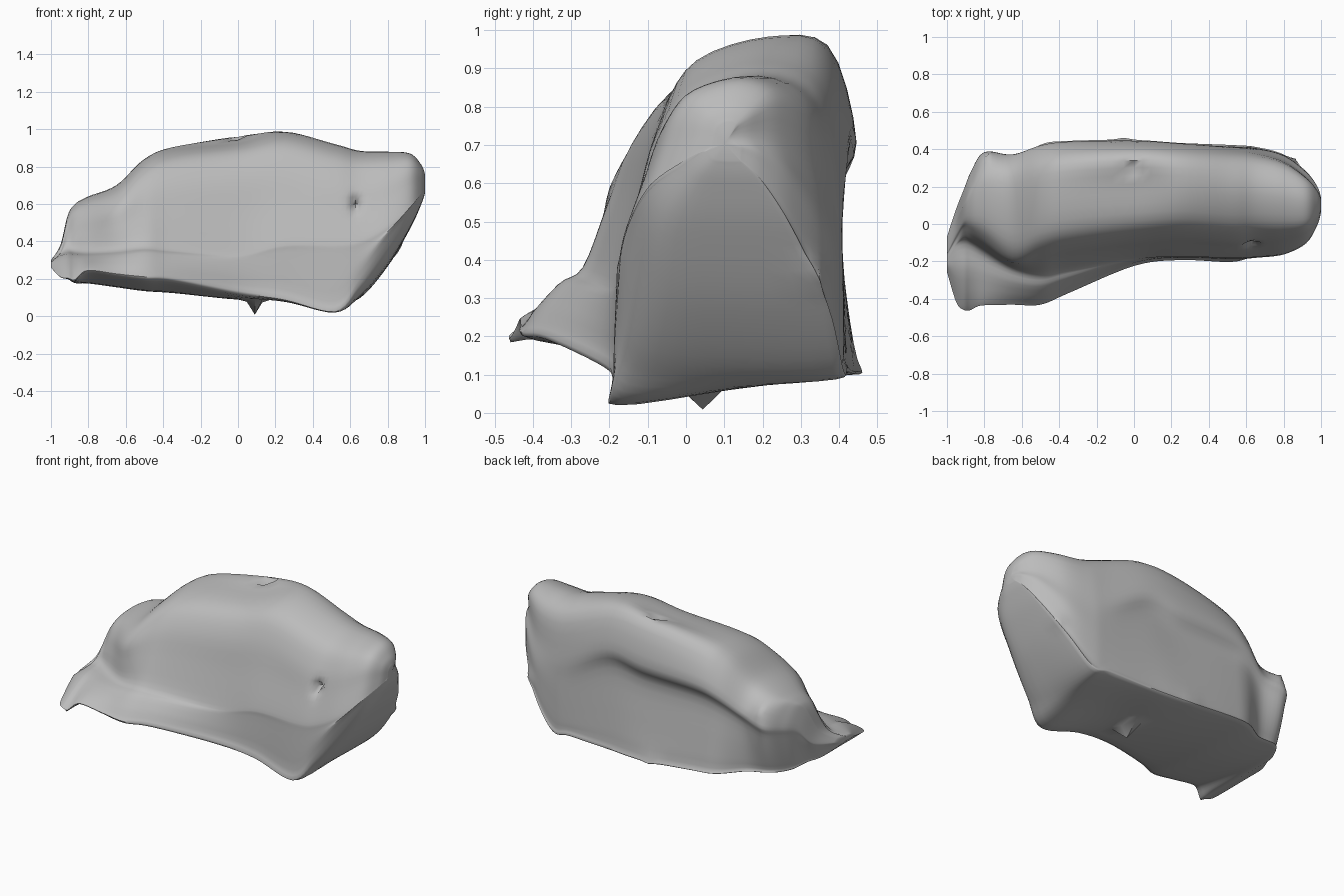
import bpy
import bmesh
import math
from mathutils import Vector

cube = bpy.data.objects.get("Cube")
if cube:
    bpy.data.objects.remove(cube, do_unlink=True)

# Stone colour
stone = bpy.data.materials.new("stone_grey")
stone.use_nodes = True
colour = (0.5, 0.5, 0.5, 1)
stone.diffuse_color = colour
shader = stone.node_tree.nodes["Principled BSDF"]
shader.inputs["Base Color"].default_value = colour
shader.inputs["Roughness"].default_value = 0.8

# Stations along the boulder:
# x, underside z, top z, foot y, waist y, waist z, shoulder y, back y
stations = [
    (-1, .26, .3, -.25, -.2, .29, -.17, -.07),
    (-.95, .21, .38, -.4, -.13, .33, -.08, .08),
    (-.91, .2, .54, -.43, -.11, .35, -.02, .18),
    (-.87, .18, .6, -.42, -.12, .35, -.04, .28),
    (-.8, .18, .64, -.41, -.16, .35, -.08, .38),
    (-.65, .16, .7, -.41, -.24, .36, -.19, .37),
    (-.5, .14, .84, -.41, -.27, .38, -.15, .42),
    (-.35, .13, .9, -.35, -.24, .37, -.12, .44),
    (0, .08, .945, -.21, -.18, .35, -.08, .445),
    (.25, .08, .985, -.18, -.17, .4, -.06, .43),
    (.52, .02, .92, -.19, -.175, .4, -.08, .42),
    (.65, .1, .885, -.185, -.17, .42, -.07, .41),
    (.8, .27, .88, -.17, -.15, .5, -.06, .37),
    (.92, .47, .87, -.11, -.09, .6, -.03, .28),
    (.98, .6, .81, -.01, 0, .66, .03, .2),
    (1, .66, .76, .06, .07, .7, .08, .14),
]


def spline(a, b, c, d, t):
    """Smooth interpolation from b to c."""
    return b + (c - a) * (t / 2) + (a * 2 - b * 5 + c * 4 - d) * (t * t / 2) \
        + (b * 3 - a - c * 3 + d) * (t ** 3 / 2)


def ramp(x, start, end):
    return max(0, min(1, (x - start) / (end - start)))


def section(station):
    """Closed cross-section: apron, front wall, crown, back groove, underside."""
    x, low, top, foot, waist, waist_z, shoulder, back = station
    h = top - low
    width = back - foot
    groove = .05 * math.exp(-((x + .15) / .45) ** 2)
    crest = math.exp(-((x + .1) / .25) ** 2)
    end = ramp(x, .3, .8)
    soft = ramp(x, .55, .75)
    lift = .05 * ramp(x, .2, -.1) * ramp(x, -.92, -.8)
    tuck = .08 * ramp(x, -.5, -.8) + .01 * width
    rear_low = max(low, .1)
    crown = shoulder + (back - shoulder) * .56
    outline = [
        (foot + (.02 + .14 * soft) * width, low + lift + .05 * soft * h),
        (foot + .025 * soft * width, low + lift + (.07 + .2 * soft) * h),
        (foot + (waist - foot) * .55, low + (waist_z - low) * .82),
        (waist, waist_z),
        ((waist + shoulder) / 2, (waist_z + top - .22 * h) / 2),
        (shoulder, top - .22 * h),
        (shoulder + (back - shoulder) * .18, top - .07 * h),
        (crown, top - .015 * crest),
        (back - .11 * width, top - (.04 + .07 * end - .05 * crest) * h),
        (back - .03 * end, top - (.27 + .15 * end) * h),
        (back - groove - .01 * width, top - (.42 + .2 * end) * h),
        (back - groove * .6 - tuck / 2, low + (.3 - .08 * end) * h),
        (back - tuck, rear_low + .05 * h),
        (back - tuck - .03 * width, rear_low),
        ((foot + back) / 2, (low + rear_low) / 2),
    ]
    return [Vector((x, y, z)) for y, z in outline]


def refine_ring(ring, steps):
    n = len(ring)
    return [spline(ring[i - 1], ring[i], ring[(i + 1) % n], ring[(i + 2) % n], s / steps)
            for i in range(n) for s in range(steps)]


def refine_length(rings, steps):
    last = len(rings) - 1
    result = []
    for i in range(last):
        group = [rings[max(0, min(last, i + k))] for k in (-1, 0, 1, 2)]
        for s in range(steps):
            result.append([spline(*points, s / steps) for points in zip(*group)])
    return result + [rings[last]]


rings = refine_length([refine_ring(section(s), 4) for s in stations], 6)

# Loft the rings into a closed skin
bm = bmesh.new()
loops = [[bm.verts.new(p) for p in ring] for ring in rings]
for a, b in zip(loops, loops[1:]):
    for i in range(len(a)):
        bm.faces.new((a[i - 1], a[i], b[i], b[i - 1]))
for loop in (loops[0], loops[-1]):
    centre = bm.verts.new(sum((v.co for v in loop), Vector()) / len(loop))
    for i in range(len(loop)):
        bm.faces.new((loop[i - 1], loop[i], centre))


def pull(point, offset, radius):
    """Draw the skin near a point into a spur or a pit."""
    near = min(bm.verts, key=lambda v: (v.co - Vector(point)).length).co.copy()
    for v in bm.verts:
        d = (v.co - near).length / radius
        if d < 1:
            v.co += Vector(offset) * (1 - d) ** 2


# Spurs on the lower edge and end, then pits in the front and crown
pull((.08, .02, .08), (0, 0, -.08), .07)
pull((-.88, -.43, .2), (0, -.02, -.02), .08)
pull((-.05, .43, .12), (0, .015, -.01), .1)
pull((-.8, .37, .6), (0, .02, .02), .1)
pull((.83, .33, .37), (.02, .01, 0), .08)
pull((.63, -.12, .62), (0, .08, 0), .06)
pull((-.02, .32, .94), (0, 0, -.06), .05)

bmesh.ops.recalc_face_normals(bm, faces=bm.faces)
mesh = bpy.data.meshes.new("boulder")
bm.to_mesh(mesh)
bm.free()
mesh.materials.append(stone)
boulder = bpy.data.objects.new("boulder", mesh)
bpy.context.collection.objects.link(boulder)

bpy.ops.object.select_all(action='DESELECT')
boulder.select_set(True)
bpy.context.view_layer.objects.active = boulder
bpy.ops.object.shade_smooth_by_angle(angle=math.radians(60))
